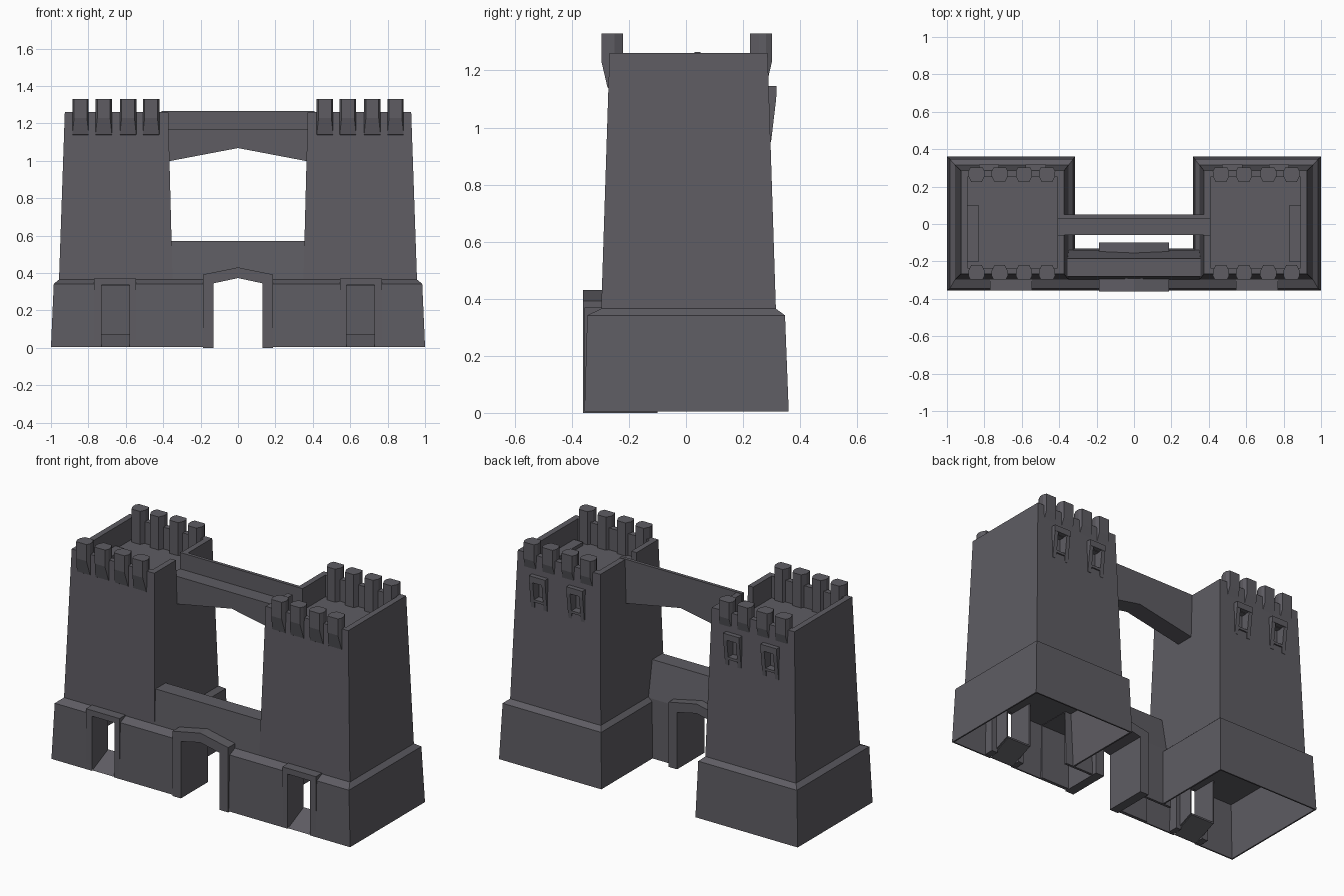
import bpy, bmesh

if "Cube" in bpy.data.objects:
    bpy.data.objects.remove(bpy.data.objects["Cube"])

stone = bpy.data.materials.new("dark_grey_stone")
stone.diffuse_color = (0.112, 0.108, 0.124, 1)
stone.use_nodes = True
stone.node_tree.nodes["Principled BSDF"].inputs["Base Color"].default_value = stone.diffuse_color


def make(name, build):
    bm = bmesh.new()
    build(bm)
    bmesh.ops.recalc_face_normals(bm, faces=bm.faces)
    me = bpy.data.meshes.new(name)
    bm.to_mesh(me)
    bm.free()
    me.materials.append(stone)
    ob = bpy.data.objects.new(name, me)
    bpy.context.collection.objects.link(ob)
    return ob


def skin(bm, rings):
    """Closed solid through a list of equal-length vertex rings."""
    vr = [[bm.verts.new(p) for p in r] for r in rings]
    n = len(vr[0])
    for a, b in zip(vr, vr[1:]):
        for i in range(n):
            j = (i + 1) % n
            bm.faces.new((a[i], a[j], b[j], b[i]))
    bm.faces.new(vr[0])
    bm.faces.new(vr[-1])


def rects(name, s, levels):
    """Stacked rectangles (x0, x1, y0, y1, z); s mirrors in x."""
    return make(name, lambda bm: skin(bm, [
        [(s*a, c, z), (s*b, c, z), (s*b, d, z), (s*a, d, z)] for a, b, c, d, z in levels]))


def box(name, s, x0, x1, y0, y1, z0, z1):
    return rects(name, s, [(x0, x1, y0, y1, z0), (x0, x1, y0, y1, z1)])


def prism_y(name, pts, y0, y1):
    return make(name, lambda bm: skin(bm, [[(x, y, z) for x, z in pts] for y in (y0, y1)]))


def prism_x(name, pts, x0, x1):
    return make(name, lambda bm: skin(bm, [[(x, y, z) for y, z in pts] for x in (x0, x1)]))


def cut(ob, cutter):
    m = ob.modifiers.new("cut", 'BOOLEAN')
    m.operation, m.solver, m.object = 'DIFFERENCE', 'EXACT', cutter
    bpy.context.view_layer.objects.active = ob
    bpy.ops.object.modifier_apply(modifier=m.name)
    bpy.data.objects.remove(cutter)


def merlon(name, cx, s, off):
    """Battlement tooth with a bracket foot, outline narrowed at both ends."""
    plan = [(.296, .034), (.275, .044), (.25, .043), (.22, .028)]

    def foot(y):
        return 1.23 - (.296 - y) / .021 * .09 if y > .274 else 1.125
    make(name, lambda bm: skin(bm, [
        [(cx - w, s*y + off, foot(y)), (cx + w, s*y + off, foot(y)),
         (cx + w, s*y + off, 1.33), (cx - w, s*y + off, 1.33)] for y, w in plan]))


for s, side in ((1, "right"), (-1, "left")):
    # tower: battered plinth, chamfer, tapering shaft
    tower = rects(side + "_tower", s, [
        (.315, 1.0, -.356, .36, .005), (.325, .985, -.346, .347, .342),
        (.35, .957, -.297, .315, .365), (.373, .926, -.268, .286, 1.262)])
    # roof terrace and opening to the bridge
    cut(tower, box("cutter", s, .408, .89, -.236, .252, 1.13, 1.5))
    cut(tower, box("cutter", s, .3, .45, -.06, .03, 1.166, 1.5))
    # open hollow plinth, joined to the gate wall, and side doorway
    cut(tower, rects("cutter", s, [(.324, .992, -.348, .352, -.01), (.333, .977, -.338, .339, .335)]))
    cut(tower, box("cutter", s, .25, .4, -.336, -.145, -.1, .333))
    cut(tower, box("cutter", s, .58, .73, -.5, -.25, -.1, .334))
    # inner door cheeks and ramp
    for n, x in enumerate((.572, .73)):
        prism_x(f"{side}_door_cheek_{n}", [(-.345, .01), (-.345, .337), (-.2, .337), (-.2, .07)],
                s * x, s * (x + .008))
    prism_x(side + "_door_ramp", [(-.35, .005), (-.34, .005), (-.2, .065), (-.2, .075)],
            s * .58, s * .73)
    # side door frame
    for n, (a, b) in enumerate(((.545, .58), (.73, .77))):
        box(f"{side}_door_jamb_{n}", s, a, b, -.355, -.29, .01, .37)
    box(side + "_door_lintel", s, .545, .77, -.355, -.29, .335, .37)
    # low bench on the terrace
    box(side + "_terrace_bench", s, .83, .89, -.2, .1, 1.12, 1.15)
    # back windows with wedge-shaped frames
    for n, cx in enumerate((.525, .775)):
        cut(tower, box("cutter", s, cx - .03, cx + .03, .257, .4, 1.0, 1.105))
        wedge = [(.27, 1.145), (.318, 1.145), (.316, 1.1), (.298, .95), (.27, .95)]
        for k in (-1, 1):
            prism_x(f"{side}_window_jamb_{n}", wedge, s * (cx + k * .03), s * (cx + k * .054))
        box(f"{side}_window_head_{n}", s, cx - .054, cx + .054, .27, .318, 1.108, 1.145)
        box(f"{side}_window_sill_{n}", s, cx - .03, cx + .03, .27, .303, .985, 1.0)
    # battlements front and back
    for n, cx in enumerate((.465, .588, .718, .842)):
        merlon(f"{side}_front_merlon_{n}", s * cx, -1, 0)
        merlon(f"{side}_back_merlon_{n}", s * cx, 1, .005)

# curtain wall between the towers, stopping inside the tower plinths
wall = prism_x("gate_wall", [(-.356, .005), (-.346, .342), (-.297, .365), (-.281, .572),
                             (-.185, .572), (-.14, .36), (-.13, .005)], -.375, .375)
# pointed gate frame running through the wall
frame = prism_y("gate_frame", [(-.187, 0), (.187, 0), (.187, .392), (0, .43), (-.187, .392)],
                -.361, -.1)
gate = [(-.13, -.1), (.13, -.1), (.13, .345), (0, .373), (-.13, .345)]
cut(wall, prism_y("cutter", gate, -.6, .2))
cut(frame, prism_y("cutter", gate, -.6, .2))
# wall is hollow underneath on both sides of the gate
for s in (1, -1):
    cut(wall, box("cutter", s, .186, .5, -.336, -.145, -.1, .333))

# upper bridge with pointed underside and back parapet
prism_y("bridge", [(-.41, 1.166), (-.41, .99), (0, 1.068), (.41, .99), (.41, 1.166)], -.06, .05)
box("bridge_parapet", 1, -.41, .41, .03, .05, 1.16, 1.265)
